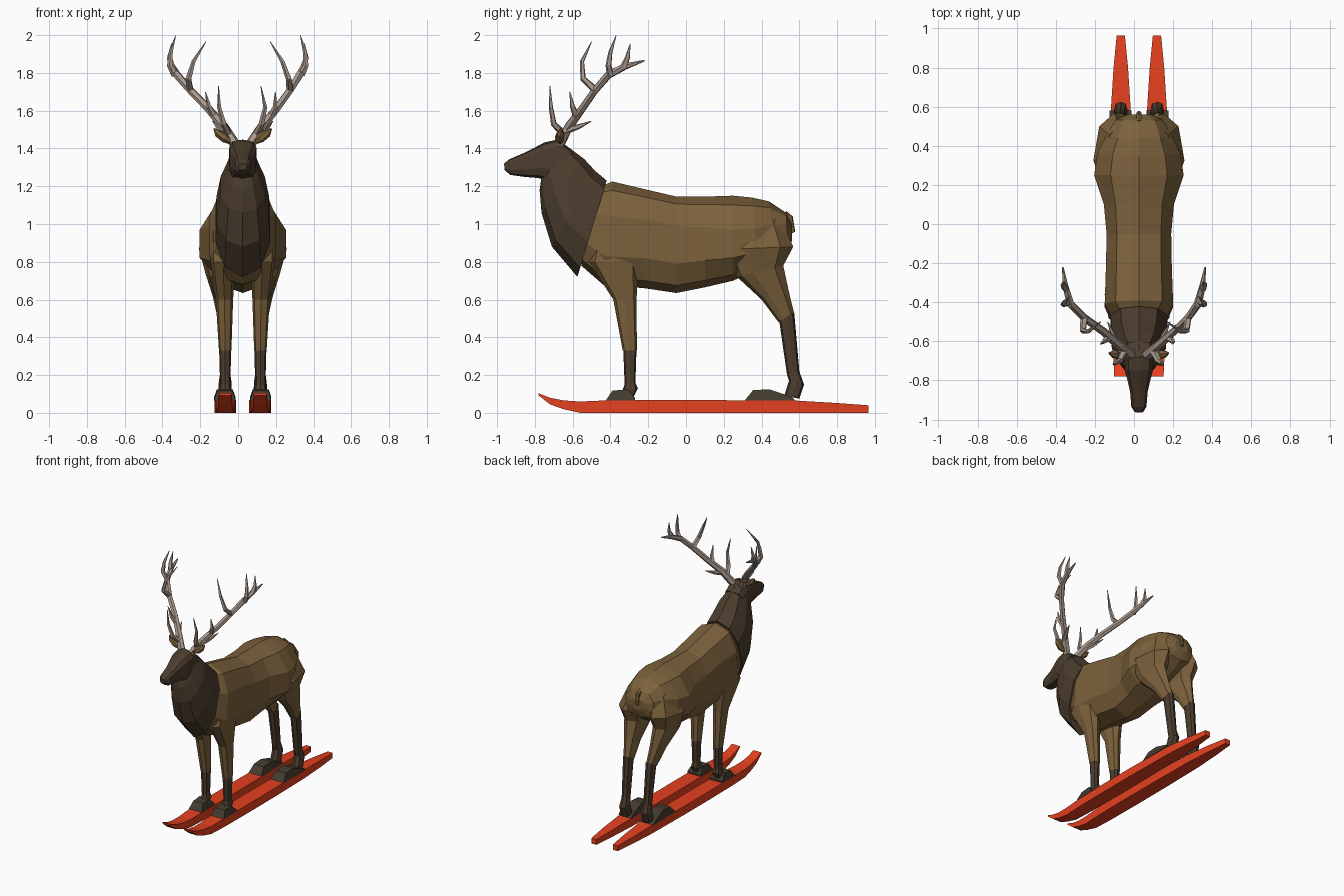
import bpy, bmesh, math
from mathutils import Vector

CX = 0.025          # centre line of the body


def mat(name, rgb):
    m = bpy.data.materials.new(name)
    m.diffuse_color = (*rgb, 1)
    return m


COAT = mat("brown coat", (0.20, 0.12, 0.045))
MANE = mat("dark brown mane", (0.072, 0.046, 0.027))
HOOF = mat("dark olive hoof", (0.058, 0.046, 0.028))
HORN = mat("grey beige antler", (0.40, 0.32, 0.27))
RED = mat("red ski", (0.78, 0.052, 0.014))


def loft(name, rings, material):
    """Skin a list of equally long point rings and cap both ends."""
    bm = bmesh.new()
    vs = [[bm.verts.new(p) for p in r] for r in rings]
    n = len(rings[0])
    for a, b in zip(vs, vs[1:]):
        for i in range(n):
            j = (i + 1) % n
            bm.faces.new((a[i], a[j], b[j], b[i]))
    bm.faces.new(vs[0])
    bm.faces.new(vs[-1])
    bmesh.ops.recalc_face_normals(bm, faces=bm.faces)
    me = bpy.data.meshes.new(name)
    bm.to_mesh(me)
    bm.free()
    me.materials.append(material)
    ob = bpy.data.objects.new(name, me)
    bpy.context.collection.objects.link(ob)
    return ob


def section(t, b, hw, xc=CX, f=0.5, n=10, power=0.8):
    """Rounded ring between two (y, z) points, widest at fraction f from b."""
    t, b = Vector((0, *t)), Vector((0, *b))
    mid = b.lerp(t, f)
    pts = []
    for i in range(n):
        a = math.pi / 2 + 2 * math.pi * i / n
        s, c = math.sin(a), math.cos(a)
        k = abs(s) ** power
        p = mid + ((t - mid) if s > 0 else (b - mid)) * k
        p.x = xc + math.copysign(abs(c) ** power, c) * hw
        pts.append(p)
    return pts


def tube(name, path, radii, material, n=6):
    """Tapered limb along a path."""
    path = [Vector(p) for p in path]
    rings = []
    for i, p in enumerate(path):
        d = (path[min(i + 1, len(path) - 1)] - path[max(i - 1, 0)]).normalized()
        u = d.cross(Vector((0.9, 0.4, 0))).normalized()
        v = d.cross(u)
        rings.append([p + (u * math.cos(2 * math.pi * k / n) + v * math.sin(2 * math.pi * k / n)) * radii[i]
                      for k in range(n)])
    return loft(name, rings, material)


# Trunk: top point, bottom point, half width, widest fraction, roundness
trunk = [((-.45, 1.20), (-.555, .78), .135, .45, .8), ((-.39, 1.225), (-.44, .68), .182, .45, .8),
         ((-.20, 1.18), (-.22, .66), .175, .5, .8), ((-.05, 1.145), (-.05, .635), .172, .5, .8),
         ((.10, 1.145), (.10, .665), .187, .47, .85), ((.25, 1.15), (.25, .70), .24, .40, .95),
         ((.35, 1.14), (.38, .76), .222, .36, .95), ((.44, 1.12), (.47, .80), .175, .4, .9),
         ((.53, 1.06), (.54, .85), .125, .5, .85), ((.56, 1.0), (.56, .91), .06, .5, .8)]
loft("trunk", [section(t, b, w, f=f, power=p) for t, b, w, f, p in trunk], COAT)

# Shaggy neck
neck = [((-.64, 1.42), (-.765, 1.25), .07, .5), ((-.60, 1.39), (-.775, 1.18), .088, .5),
        ((-.54, 1.345), (-.765, 1.06), .122, .5), ((-.48, 1.28), (-.71, .88), .145, .5),
        ((-.42, 1.23), (-.575, .72), .152, .55)]
loft("neck", [section(t, b, w, f=f, power=.9) for t, b, w, f in neck], MANE)

# Head and muzzle
head = [((-.963, 1.32), (-.96, 1.285), .022), ((-.935, 1.343), (-.93, 1.26), .04),
        ((-.86, 1.375), (-.86, 1.25), .046), ((-.80, 1.405), (-.80, 1.245), .060),
        ((-.75, 1.432), (-.76, 1.24), .072), ((-.68, 1.447), (-.73, 1.22), .076),
        ((-.60, 1.39), (-.70, 1.18), .076)]
loft("head", [section(t, b, w, f=.6, power=.6) for t, b, w in head], MANE)

# Tail
loft("tail", [section((.53, 1.07), (.52, 1.03), .012, n=6), section((.565, 1.04), (.545, 1.02), .016, n=6),
              section((.578, .96), (.56, .95), .012, n=6)], COAT)


def limb(name, rows, s, material, f=.5, power=.8):
    """Leg piece from rows of front point, back point, x offset, half width."""
    loft(name, [section(a, b, w, CX + s * x, f, 8, power) for a, b, x, w in rows], material)


def hoof(name, profile, s):
    """Wedge hoof from a side profile, narrower at the top."""
    loft(name, [[(CX + s * .095 + e * (.056 if z < .09 else .042), y, z) for y, z in profile]
                for e in (-1, 1)], HOOF)


def antler_point(s, p):
    """The antler pair leans back to x = 0 as it rises."""
    x, y, z = p
    return (CX * max(0, 1 - max(0, z - 1.6) / .2) + s * x, y, z)


# Antler main beam and tines, as offset paths for one side
BEAM = [(.04, -.67, 1.42), (.10, -.62, 1.515), (.18, -.55, 1.61), (.265, -.48, 1.71),
        (.325, -.41, 1.79), (.350, -.32, 1.835), (.364, -.22, 1.865)]
TINES = {
    "brow_tine": [(.075, -.65, 1.48), (.10, -.70, 1.53), (.122, -.715, 1.62), (.112, -.72, 1.73)],
    "back_tine": [(.09, -.65, 1.49), (.13, -.57, 1.515), (.16, -.50, 1.545)],
    "low_tine": [(.15, -.58, 1.57), (.175, -.60, 1.62), (.185, -.615, 1.70)],
    "inner_tine": [(.265, -.48, 1.71), (.265, -.545, 1.77), (.235, -.55, 1.86), (.17, -.50, 1.965)],
    "upper_tine": [(.335, -.40, 1.79), (.360, -.41, 1.84), (.355, -.40, 1.91), (.33, -.37, 1.998)],
    "rear_tine": [(.350, -.33, 1.83), (.362, -.31, 1.88), (.352, -.295, 1.955)],
}

SKI = [  # y, bottom, top, half width
    (-.78, .092, .104, .034), (-.72, .045, .08, .036), (-.65, .02, .066, .041), (-.56, 0, .06, .048),
    (-.40, 0, .067, .055), (-.1, 0, .067, .058), (.20, 0, .067, .057), (.58, 0, .065, .051),
    (.80, 0, .052, .037), (.965, 0, .04, .021)]

for s, side in ((-1, "left"), (1, "right")):
    # Skis
    loft(side + "_ski", [[(CX + s * .0925 + e * w, y, z) for e, z in ((-1, b), (1, b), (1, t), (-1, t))]
                         for y, b, t, w in SKI], RED)

    # Front leg
    limb(side + "_front_upper_leg", [((-.47, .98), (-.25, 1.0), .10, .075), ((-.515, .80), (-.25, .80), .105, .066),
                                     ((-.385, .60), (-.262, .60), .097, .046),
                                     ((-.335, .33), (-.26, .33), .093, .033)], s, COAT)
    limb(side + "_front_shin", [((-.332, .335), (-.262, .335), .093, .032), ((-.325, .15), (-.268, .16), .093, .027),
                                ((-.34, .11), (-.255, .13), .093, .033), ((-.33, .07), (-.285, .07), .093, .03)],
         s, MANE)
    hoof(side + "_front_hoof", [(-.425, .065), (-.39, .117), (-.31, .125), (-.27, .08), (-.27, .065)], s)

    # Hind leg, widest towards the front
    limb(side + "_thigh", [((.27, 1.0), (.50, 1.03), .10, .07), ((.20, .865), (.568, .88), .125, .108),
                           ((.27, .72), (.515, .78), .123, .075), ((.40, .60), (.545, .64), .110, .048),
                           ((.49, .48), (.572, .53), .098, .034)], s, COAT, .66, .95)
    limb(side + "_hind_shin", [((.493, .49), (.573, .53), .097, .032), ((.535, .20), (.60, .22), .093, .027),
                               ((.545, .17), (.625, .15), .093, .034), ((.52, .09), (.60, .075), .093, .036)],
         s, MANE)
    hoof(side + "_hind_hoof", [(.31, .065), (.355, .12), (.44, .125), (.56, .085), (.58, .065)], s)

    # Ear
    tube(side + "_ear", [(CX + s * .055, -.665, 1.43), (CX + s * .095, -.67, 1.455),
                         (CX + s * .13, -.665, 1.48), (CX + s * .152, -.66, 1.505)],
         [.012, .025, .021, .004], COAT)

    # Antler
    tube(side + "_antler_beam", [antler_point(s, p) for p in BEAM],
         [.028, .025, .021, .020, .021, .017, .004], HORN)
    for name, path in TINES.items():
        k = len(path) - 1
        tube(f"{side}_{name}", [antler_point(s, p) for p in path],
             [.018 * (1 - i / k) ** .6 + .002 for i in range(k + 1)], HORN, 5)
